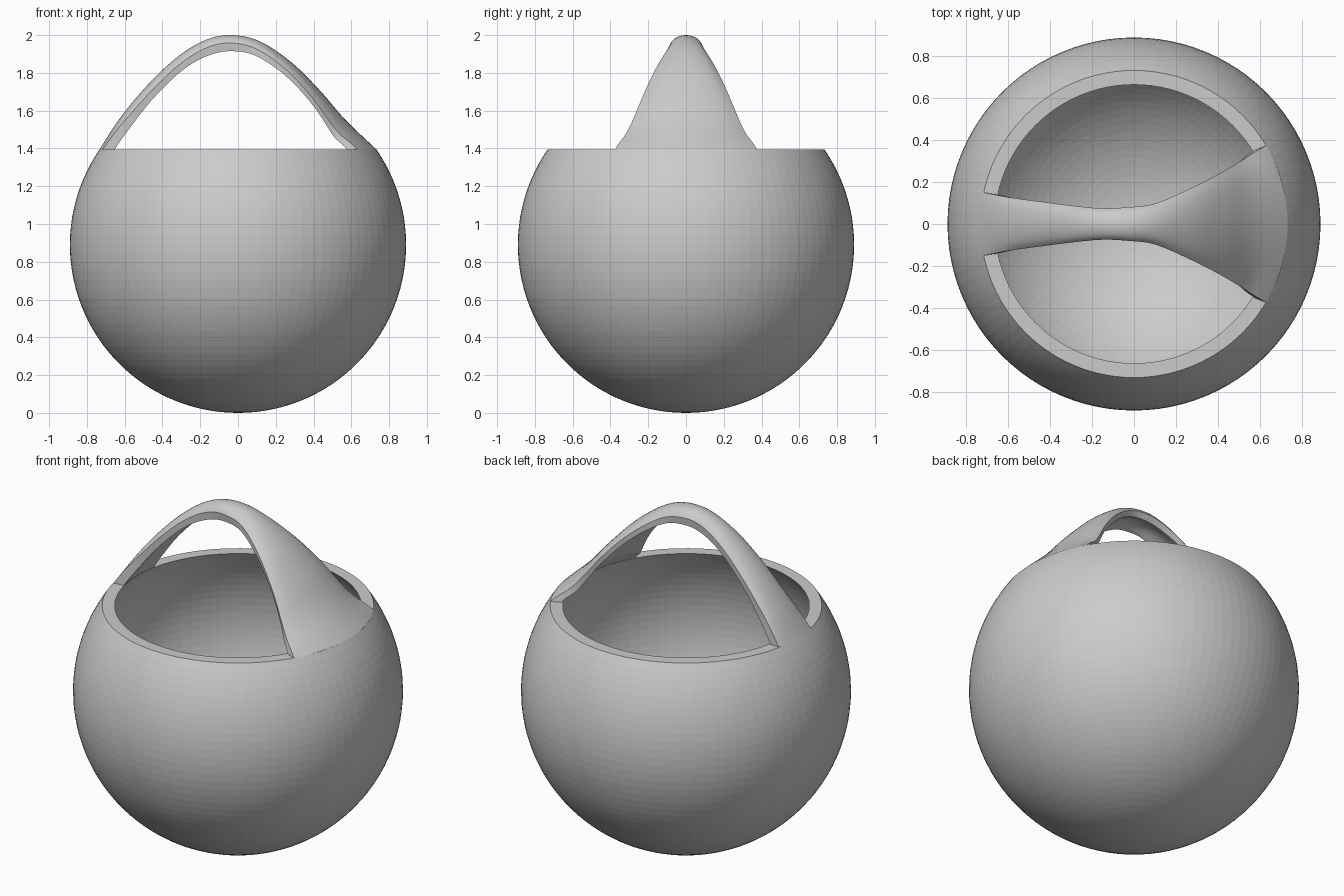
import bpy, bmesh, math
from mathutils import Vector

if "Cube" in bpy.data.objects:
    bpy.data.objects.remove(bpy.data.objects["Cube"])

R, R_IN, RIM = 0.89, 0.835, 1.395
SEG = 96


def make_object(name, bm):
    bmesh.ops.recalc_face_normals(bm, faces=bm.faces)
    mesh = bpy.data.meshes.new(name)
    bm.to_mesh(mesh)
    bm.free()
    obj = bpy.data.objects.new(name, mesh)
    bpy.context.collection.objects.link(obj)
    return obj


# Hollow round bowl: outer and inner arcs spun around z
def arc(radius, n):
    end = math.acos((R - RIM) / radius)
    return [Vector((radius * math.sin(end * i / n), 0, R - radius * math.cos(end * i / n)))
            for i in range(n + 1)]


bm = bmesh.new()
profile = [bm.verts.new(p) for p in arc(R, 40) + arc(R_IN, 40)[::-1]]
edges = [bm.edges.new(pair) for pair in zip(profile, profile[1:])]
bmesh.ops.spin(bm, geom=profile + edges, cent=(0, 0, 0), axis=(0, 0, 1),
               angle=2 * math.pi, steps=SEG, use_duplicate=False)
bmesh.ops.remove_doubles(bm, verts=bm.verts, dist=1e-4)
make_object("bowl", bm)

# Arched handle: stations of (x, z, half width, crown, thickness)
STATIONS = [
    (-0.733, RIM, 0.150, 0.016, 0.066),
    (-0.625, 1.56, 0.128, 0.020, 0.060),
    (-0.48, 1.735, 0.108, 0.024, 0.055),
    (-0.32, 1.885, 0.088, 0.026, 0.055),
    (-0.17, 1.975, 0.075, 0.028, 0.064),
    (-0.03, 2.0, 0.080, 0.030, 0.064),
    (0.12, 1.965, 0.098, 0.032, 0.056),
    (0.29, 1.85, 0.165, 0.036, 0.048),
    (0.44, 1.70, 0.235, 0.044, 0.045),
    (0.57, 1.55, 0.300, 0.065, 0.046),
    (0.733, RIM, 0.375, 0.101, 0.066),
]


def spline(points, per):
    pts = [Vector(p) for p in points]
    pts = [pts[0] * 2 - pts[1]] + pts + [pts[-1] * 2 - pts[-2]]
    out = []
    for i in range(1, len(pts) - 2):
        a, b, c, d = pts[i - 1:i + 3]
        for k in range(per):
            t = k / per
            out.append((b * 2 + (c - a) * t + (a * 2 - b * 5 + c * 4 - d) * t * t
                        + (b * 3 - a - c * 3 + d) * t ** 3) * 0.5)
    return out + [pts[-2]]


path = spline(STATIONS, 5)
bm = bmesh.new()
rings = []
N = 16
for i, s in enumerate(path):
    x, z, w, crown, thick = s
    d = path[min(i + 1, len(path) - 1)] - path[max(i - 1, 0)]
    f = min(max((z - RIM) / 0.25, 0), 1)          # sections turn level at the rim
    n = Vector((-d[1], 0, d[0] * f * f * (3 - 2 * f))).normalized()
    c = Vector((x, 0, z))
    ring = []
    for j in range(N + 1):                         # outer skin
        u = 2 * j / N - 1
        ring.append(c + n * (-crown * u * u - 0.012 * f * u ** 8) + Vector((0, w * u, 0)))
    for j in range(N + 1):                         # inner skin
        u = 1 - 2 * j / N
        ring.append(c + n * (-thick - crown * 0.9 * u * u + 0.006 * f * u ** 8)
                    + Vector((0, w * 0.94 * u, 0)))
    rings.append([bm.verts.new(p) for p in ring])
for a, b in zip(rings, rings[1:]):
    for j in range(len(a)):
        k = (j + 1) % len(a)
        bm.faces.new((a[j], a[k], b[k], b[j]))
bm.faces.new(rings[0])
bm.faces.new(rings[-1])
handle = make_object("handle", bm)
bpy.context.view_layer.objects.active = handle
handle.select_set(True)
bpy.ops.object.shade_smooth_by_angle(angle=math.radians(35))
